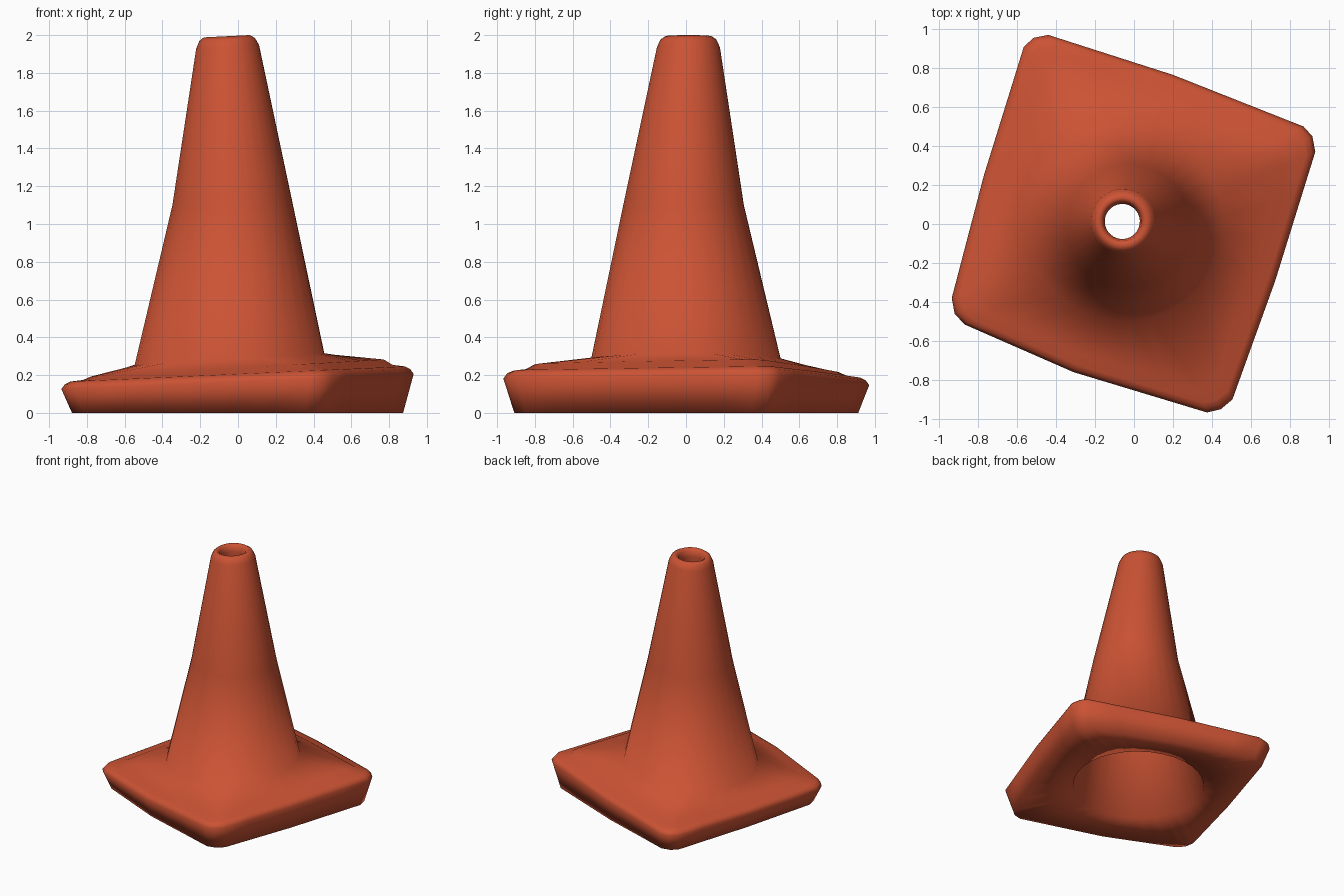
import bpy, bmesh, math
from mathutils import Vector

if "Cube" in bpy.data.objects:
    bpy.data.objects.remove(bpy.data.objects["Cube"])

orange = bpy.data.materials.new("orange_red_rubber")
orange.diffuse_color = (0.60, 0.086, 0.034, 1)
orange.use_nodes = True
orange.node_tree.nodes["Principled BSDF"].inputs["Base Color"].default_value = orange.diffuse_color

# Rounded, slightly skewed square outline: three points per corner plus side midpoint, counter-clockwise
corners = [
    [(0.93, 0.37), (0.915, 0.45), (0.87, 0.50)],
    [(-0.44, 0.97), (-0.515, 0.955), (-0.565, 0.91)],
    [(-0.935, -0.38), (-0.92, -0.46), (-0.87, -0.515)],
    [(0.375, -0.967), (0.445, -0.95), (0.505, -0.90)],
]
mids = [(0.20, 0.765), (-0.77, 0.25), (-0.31, -0.76), (0.725, -0.29)]
outline = []
for i in range(4):
    a, m, b = Vector(corners[i][2]), Vector(mids[i]), Vector(corners[(i + 1) % 4][0])
    outline += [Vector(corners[i][1]), a]
    outline += [a.lerp(m, t) for t in (1 / 3, 2 / 3)] + [m]
    outline += [m.lerp(b, t) for t in (1 / 3, 2 / 3)] + [b]
N = len(outline)


def square(scale, z, tilt):
    return [(p.x * scale, p.y * scale, z + tilt * p.x) for p in outline]


def circle(cx, cy, r, z, tilt=0.0):
    pts = []
    for k in range(N):
        a = math.radians(26.6) + k * math.tau / N
        x, y = cx + r * math.cos(a), cy + r * math.sin(a)
        pts.append((x, y, z + tilt * x))
    return pts


# Outer skin, from the ground up to the mouth
rings = [
    square(0.94, 0.0, 0.0),
    square(1.0, 0.166, 0.043),
    square(0.98, 0.192, 0.043),
    square(0.95, 0.206, 0.043),
    square(0.88, 0.214, 0.043),
    square(0.83, 0.238, 0.048),
    circle(-0.045, 0.0, 0.503, 0.288, 0.06),
    circle(-0.028, -0.013, 0.320, 1.10),
    circle(-0.055, 0.013, 0.167, 1.94, 0.06),
    circle(-0.058, 0.013, 0.148, 1.980, 0.06),
    circle(-0.06, 0.013, 0.122, 1.997, 0.05),
    # Lip turned inward, then the thick-walled hollow inside
    circle(-0.06, 0.013, 0.100, 1.98, 0.04),
    circle(-0.06, 0.013, 0.090, 1.93),
    circle(-0.028, -0.013, 0.270, 1.09),
    circle(-0.045, 0.0, 0.490, 0.04, 0.02),
]

bm = bmesh.new()
loops = [[bm.verts.new(p) for p in ring] for ring in rings]
# The last pair of rings closes the nearly flat underside
for A, B in zip(loops, loops[1:] + loops[:1]):
    for k in range(N):
        j = (k + 1) % N
        bm.faces.new((A[k], A[j], B[j], B[k]))
bmesh.ops.recalc_face_normals(bm, faces=bm.faces)
for f in bm.faces:
    f.smooth = True
mesh = bpy.data.meshes.new("traffic_cone")
bm.to_mesh(mesh)
bm.free()
mesh.materials.append(orange)
cone = bpy.data.objects.new("traffic_cone", mesh)
bpy.context.collection.objects.link(cone)

# Moulded look: smooth everywhere
bpy.context.view_layer.objects.active = cone
cone.select_set(True)
bpy.ops.object.shade_smooth_by_angle(angle=math.radians(150))
